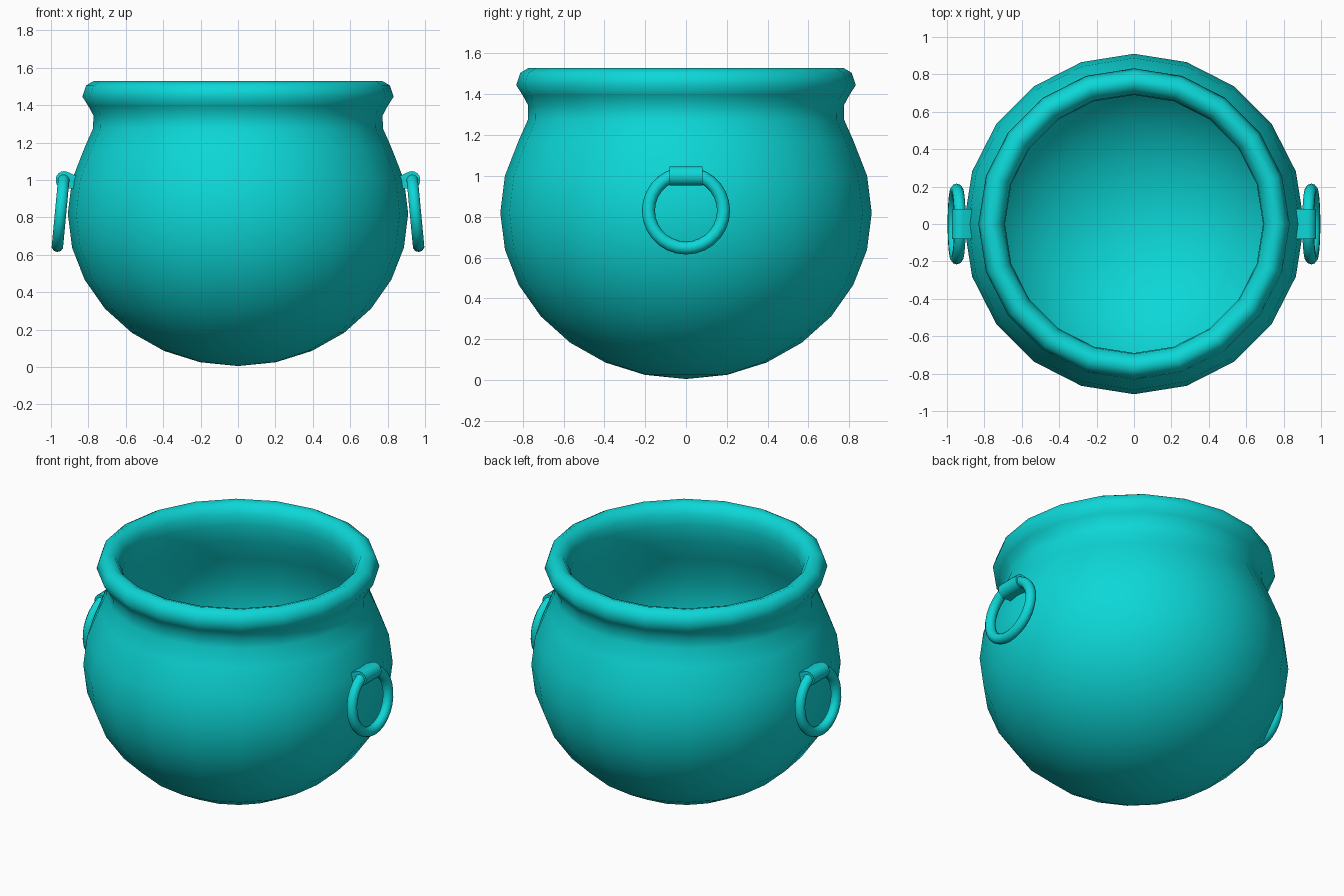
import bpy, bmesh, math
from math import sin, cos, pi, radians

cube = bpy.data.objects.get("Cube")
if cube:
    bpy.data.objects.remove(cube)

teal = bpy.data.materials.new("turquoise")
teal.use_nodes = True
COLOUR = (0.004, 0.68, 0.68, 1)
teal.diffuse_color = COLOUR
teal.node_tree.nodes["Principled BSDF"].inputs["Base Color"].default_value = COLOUR


def finish(obj, angle=60):
    """Give the part its colour and smooth shading."""
    obj.data.materials.clear()
    obj.data.materials.append(teal)
    bpy.ops.object.select_all(action="DESELECT")
    obj.select_set(True)
    bpy.context.view_layer.objects.active = obj
    bpy.ops.object.shade_smooth_by_angle(angle=radians(angle))


def add_mesh(name, bm):
    bmesh.ops.recalc_face_normals(bm, faces=bm.faces)
    mesh = bpy.data.meshes.new(name)
    bm.to_mesh(mesh)
    bm.free()
    obj = bpy.data.objects.new(name, mesh)
    bpy.context.collection.objects.link(obj)
    return obj


def lathe(name, profile, sides):
    """Revolve (radius, height) points about the z axis."""
    bm = bmesh.new()
    verts = [bm.verts.new((r, 0, z)) for r, z in profile]
    edges = [bm.edges.new(pair) for pair in zip(verts, verts[1:])]
    bmesh.ops.spin(bm, geom=verts + edges, cent=(0, 0, 0), axis=(0, 0, 1),
                   angle=2 * pi, steps=sides)
    bmesh.ops.remove_doubles(bm, verts=bm.verts, dist=0.0005)
    return add_mesh(name, bm)


def bowl(radius, depth, rings):
    """Round belly profile from the bottom centre upwards."""
    step = pi / 14
    return [(radius * sin(i * step), 0.82 - depth * cos(i * step))
            for i in range(rings)]


# Pot: outer belly, neck, rolled rim, then the inner wall back down
outer = bowl(0.91, 0.815, 10)
rim = [(0.775, 1.275), (0.773, 1.345), (0.80, 1.395), (0.832, 1.445),
       (0.812, 1.505), (0.77, 1.53), (0.725, 1.515), (0.695, 1.465),
       (0.69, 1.40), (0.705, 1.29)]
inner = bowl(0.85, 0.755, 10)[::-1]
finish(lathe("pot", outer + rim + inner, 20))

# Ring handles, each hanging from a rounded lug
TILT = radians(5.4)
for side, label in ((1, "left"), (-1, "right")):
    bpy.ops.mesh.primitive_torus_add(
        major_radius=0.184, minor_radius=0.032, major_segments=28,
        minor_segments=10, location=(side * 0.948, 0, 0.83),
        rotation=(0, pi / 2 - side * TILT, 0))
    ring = bpy.context.object
    ring.name = label + "_ring_handle"
    finish(ring)

    bm = bmesh.new()
    arc = [(0.93 + 0.045 * cos(a), 1.0 + 0.047 * sin(a))
           for a in (radians(110 - 20 * i) for i in range(11))]
    outline = [(0.85, 1.015)] + arc + [(0.85, 0.955)]
    face = bm.faces.new([bm.verts.new((side * x, -0.08, z)) for x, z in outline])
    grown = bmesh.ops.extrude_face_region(bm, geom=[face])["geom"]
    bmesh.ops.translate(bm, vec=(0, 0.16, 0),
                        verts=[v for v in grown if isinstance(v, bmesh.types.BMVert)])
    finish(add_mesh(label + "_lug", bm), 40)
